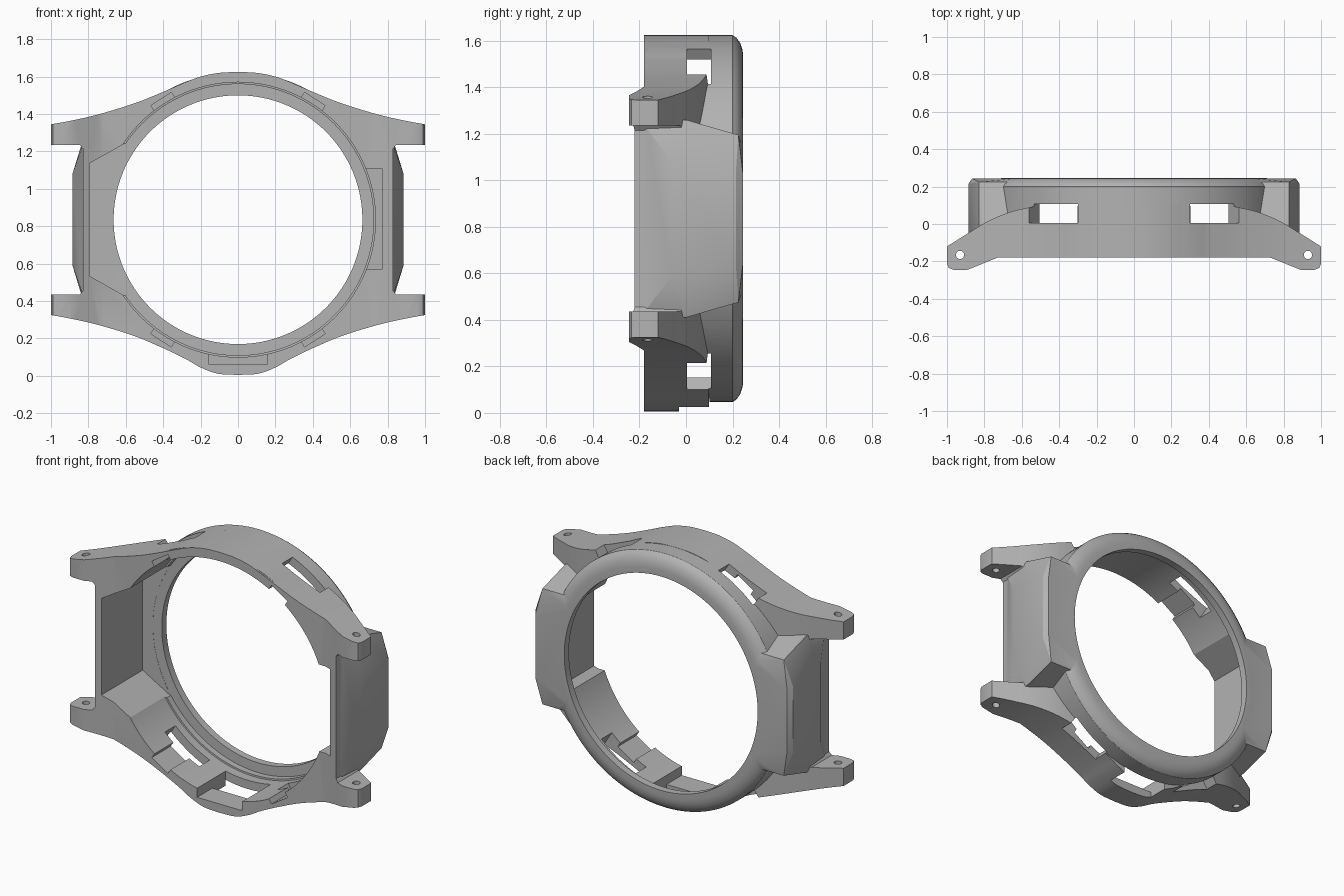
import bpy, bmesh, math
from mathutils import Vector, Matrix

cube = bpy.data.objects.get("Cube")
if cube:
    bpy.data.objects.remove(cube, do_unlink=True)

MID = 0.835          # height of the ring axis

grey = bpy.data.materials.new("case_grey")
grey.use_nodes = True
grey.diffuse_color = (0.45, 0.45, 0.45, 1)
grey.node_tree.nodes["Principled BSDF"].inputs["Base Color"].default_value = (0.45, 0.45, 0.45, 1)


def finish(name, bm):
    bmesh.ops.recalc_face_normals(bm, faces=bm.faces)
    mesh = bpy.data.meshes.new(name)
    bm.to_mesh(mesh)
    bm.free()
    mesh.materials.append(grey)
    obj = bpy.data.objects.new(name, mesh)
    bpy.context.collection.objects.link(obj)
    return obj


def prism(name, points, lo, hi, axis="y"):
    """Extrude a flat outline along y or z."""
    bm = bmesh.new()
    place = (lambda p, d: (p[0], d, p[1])) if axis == "y" else (lambda p, d: (p[0], p[1], d))
    face = bm.faces.new([bm.verts.new(place(p, lo)) for p in points])
    new = bmesh.ops.extrude_face_region(bm, geom=[face])["geom"]
    shift = Vector(place((0, 0), hi - lo))
    bmesh.ops.translate(bm, verts=[v for v in new if isinstance(v, bmesh.types.BMVert)], vec=shift)
    return finish(name, bm)


def lathe(name, profile, steps=128):
    """Turn a closed (radius, y) profile around the ring axis."""
    bm = bmesh.new()
    rings = []
    for r, y in profile:
        rings.append([bm.verts.new((r * math.cos(a), y, MID + r * math.sin(a)))
                      for a in (math.tau * i / steps for i in range(steps))])
    for a, b in zip(rings, rings[1:]):
        for i in range(steps):
            j = (i + 1) % steps
            bm.faces.new((a[i], a[j], b[j], b[i]))
    bm.faces.new(rings[0])
    bm.faces.new(rings[-1])
    return finish(name, bm)


def box(name, x, y, z, turn=0.0):
    """Box from ranges; a turn swings it about the ring axis, x being radial."""
    pts = [(x[0], z[0]), (x[1], z[0]), (x[1], z[1]), (x[0], z[1])]
    obj = prism(name, pts, y[0], y[1])
    if turn:
        obj.data.transform(Matrix.Translation((0, 0, MID)) @ Matrix.Rotation(-turn, 4, "Y"))
    return obj


def hull(name, points):
    bm = bmesh.new()
    for p in points:
        bm.verts.new(p)
    bmesh.ops.convex_hull(bm, input=bm.verts)
    bmesh.ops.dissolve_limit(bm, angle_limit=0.01, verts=bm.verts, edges=bm.edges)
    return finish(name, bm)


def combine(target, tool, operation):
    mod = target.modifiers.new(operation, "BOOLEAN")
    mod.operation, mod.solver, mod.object = operation, "EXACT", tool
    bpy.context.view_layer.objects.active = target
    bpy.ops.object.modifier_apply(modifier=mod.name)
    bpy.data.objects.remove(tool, do_unlink=True)


def smooth(points, steps=5):
    """Catmull-Rom curve through the points."""
    p = [Vector(q) for q in points]
    p = [2 * p[0] - p[1]] + p + [2 * p[-1] - p[-2]]
    out = []
    for a, b, c, d in zip(p, p[1:], p[2:], p[3:]):
        for i in range(steps):
            t = i / steps
            out.append(0.5 * (2 * b + (c - a) * t + (2 * a - 5 * b + 4 * c - d) * t * t
                              + (3 * b - a - 3 * c + d) * t ** 3))
    return [tuple(v) for v in out] + [tuple(points[-1])]


def mirrored(half):
    """Close an outline whose right half starts and ends at x = 0."""
    return half + [(-x, y) for x, y in reversed(half) if x > 1e-6]


# Front plate with the four strap lugs
top = smooth([(0, 1.625), (0.1, 1.62), (0.2, 1.6), (0.3, 1.562), (0.42, 1.51),
              (0.56, 1.455), (0.75, 1.397), (0.9, 1.363), (1, 1.345)])
bottom = smooth([(1, 0.325), (0.9, 0.307), (0.75, 0.273), (0.56, 0.215), (0.4, 0.148),
                 (0.28, 0.09), (0.2, 0.045), (0.11, 0.012), (0, 0.005)])
flank = [(1, 1.235), (0.845, 1.235), (0.83, 1.215), (0.83, 0.455), (0.845, 0.435), (1, 0.435)]
case = prism("watch_case", mirrored(top + flank + bottom), -0.3, 0.2)
side_sweep = smooth([(1, -0.12), (0.88, -0.045), (0.78, 0.015), (0.66, 0.065), (0.53, 0.095)])
plan = [(0, -0.18), (0.73, -0.18), (0.89, -0.245), (0.965, -0.245), (0.99, -0.235),
        (1.001, -0.21)] + side_sweep + [(0, 0.1)]
combine(case, prism("plan_cutter", mirrored(plan), -0.5, 2, "z"), "INTERSECT")

# Round ring with a rolled back edge
combine(case, lathe("ring", [(0.789, -0.17), (0.789, 0.2), (0.778, 0.216), (0.755, 0.233),
                             (0.725, 0.243), (0.7, 0.246)]), "UNION")

# Faceted guards on both flanks
for s in (1, -1):
    pts = []
    for e in (1, -1):
        for x, y, h in [(0.83, -0.178, 0.4), (0.6, -0.178, 0.4), (0.83, 0, 0.425), (0.6, 0, 0.425),
                        (0.885, -0.06, 0.245), (0.885, 0.215, 0.21), (0.83, 0.225, 0.36),
                        (0.6, 0.225, 0.36), (0.865, 0.244, 0.2), (0.62, 0.244, 0.31)]:
            pts.append((s * x, y, MID + e * h))
    combine(case, hull("guard", pts), "UNION")

# Stepped bore with a narrow back lip
combine(case, lathe("bore", [(0.735, -0.4), (0.735, 0.16), (0.725, 0.161), (0.725, 0.2),
                             (0.665, 0.201), (0.665, 0.4)]), "DIFFERENCE")

# Deep pocket on the right flank, shallow one on the left
pocket = [(-0.3, 0.43), (-0.61, 0.43), (-0.795, 0.535), (-0.795, 1.135), (-0.61, 1.24), (-0.3, 1.24)]
combine(case, prism("deep_pocket", pocket, -0.4, 0.199), "DIFFERENCE")
combine(case, box("shallow_pocket", (0.4, 0.77), (-0.4, 0.12), (0.57, 1.11)), "DIFFERENCE")

# Four latch windows with entry grooves
for angle in (57.5, 122.5, 237.5, 302.5):
    turn = math.radians(angle)
    combine(case, box("window", (0.69, 1), (0.005, 0.108), (-0.14, 0.14), turn), "DIFFERENCE")
    combine(case, box("groove", (0.69, 0.765), (-0.4, 0.05), (-0.065, 0.065), turn), "DIFFERENCE")

# Connector opening at the bottom
combine(case, box("port", (-0.155, 0.155), (-0.03, 0.1), (-0.2, 0.2)), "DIFFERENCE")
combine(case, box("port_entry", (-0.155, 0.155), (-0.4, 0), (0.06, 0.2)), "DIFFERENCE")

# Strap pin holes
for s in (1, -1):
    circle = [(s * 0.93 + 0.022 * math.cos(a), -0.165 + 0.022 * math.sin(a))
              for a in (math.tau * i / 20 for i in range(20))]
    combine(case, prism("pin_hole", circle, -0.5, 2, "z"), "DIFFERENCE")

bpy.ops.object.select_all(action="DESELECT")
case.select_set(True)
bpy.context.view_layer.objects.active = case
bpy.ops.object.shade_smooth_by_angle(angle=math.radians(25))
